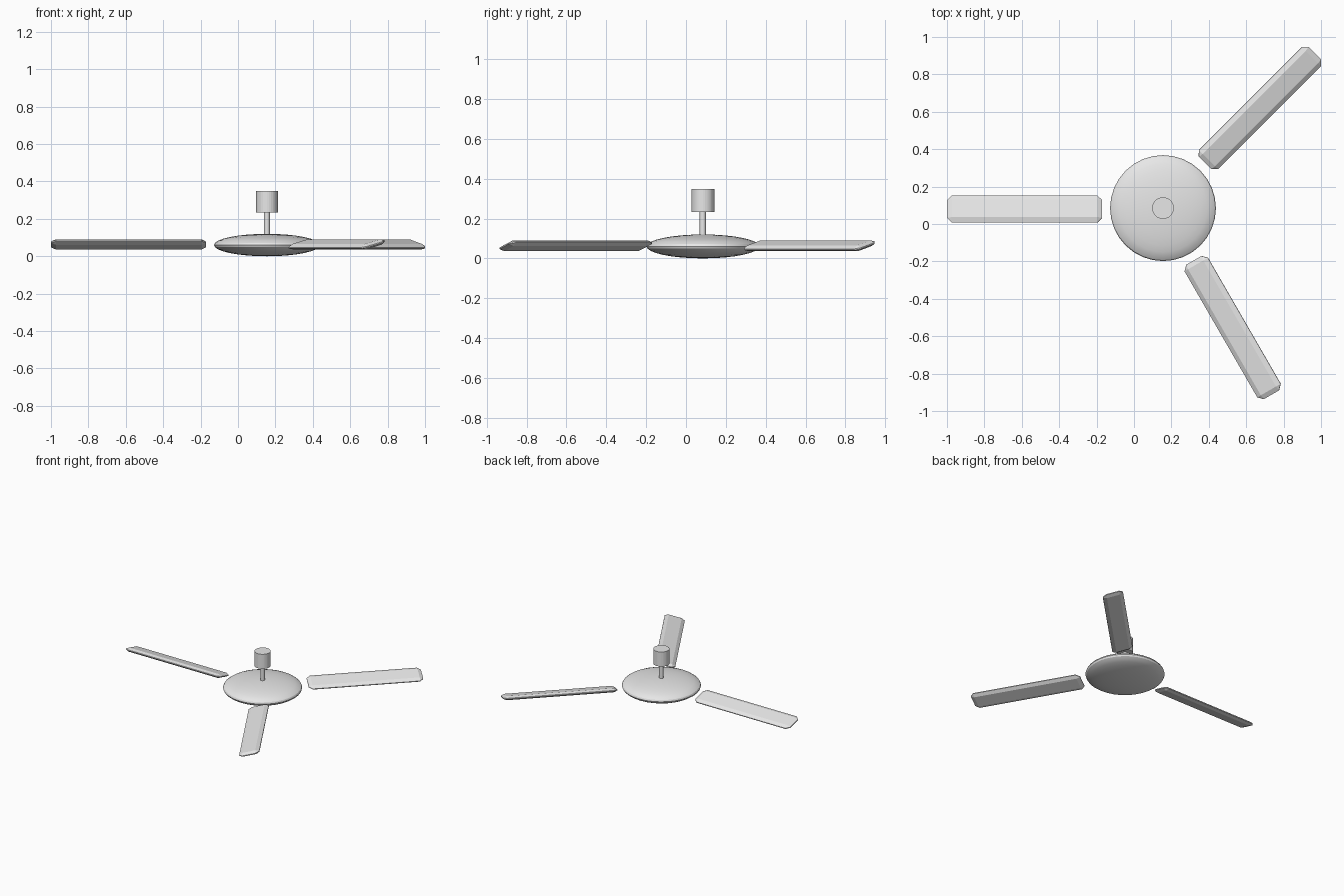
import bpy, bmesh
from math import radians
from mathutils import Matrix, Vector

cube = bpy.data.objects.get("Cube")
if cube:
    bpy.data.objects.remove(cube, do_unlink=True)

grey = bpy.data.materials.new("light_grey")
grey.use_nodes = True
grey.diffuse_color = (0.8, 0.8, 0.8, 1)
grey.node_tree.nodes["Principled BSDF"].inputs["Base Color"].default_value = (0.8, 0.8, 0.8, 1)

HUB_X, HUB_Y = 0.155, 0.085


def finish(bm, name):
    """Turn a bmesh into a flat shaded grey object."""
    mesh = bpy.data.meshes.new(name)
    bmesh.ops.recalc_face_normals(bm, faces=bm.faces)
    bm.to_mesh(mesh)
    bm.free()
    mesh.materials.append(grey)
    obj = bpy.data.objects.new(name, mesh)
    bpy.context.collection.objects.link(obj)
    return obj


def cylinder(name, radius, bottom, top):
    bm = bmesh.new()
    place = Matrix.Translation((HUB_X, HUB_Y, (bottom + top) / 2))
    bmesh.ops.create_cone(bm, cap_ends=True, segments=32, radius1=radius,
                          radius2=radius, depth=top - bottom, matrix=place)
    return finish(bm, name)


def blade(name, x, y, heading):
    """Chamfered plank, pitched about its length and turned outward."""
    bm = bmesh.new()
    bmesh.ops.create_cube(bm, size=1)
    bmesh.ops.scale(bm, vec=(0.83, 0.149, 0.066), verts=bm.verts)
    bmesh.ops.bevel(bm, geom=bm.edges[:], offset=0.026, segments=1,
                    affect='EDGES')
    bmesh.ops.scale(bm, vec=(1, 1, 0.455), verts=bm.verts)
    place = (Matrix.Translation((x, y, 0.0635))
             @ Matrix.Rotation(radians(heading), 4, 'Z')
             @ Matrix.Rotation(radians(15), 4, 'X'))
    bm.transform(place)
    return finish(bm, name)


# Flattened motor housing
bm = bmesh.new()
bmesh.ops.create_uvsphere(bm, u_segments=32, v_segments=16, radius=1)
bmesh.ops.scale(bm, vec=(0.283, 0.283, 0.06), verts=bm.verts)
bmesh.ops.translate(bm, vec=Vector((HUB_X, HUB_Y, 0.06)), verts=bm.verts)
housing = finish(bm, "motor_housing")
housing.data.shade_smooth()
bpy.context.view_layer.objects.active = housing
housing.select_set(True)
bpy.ops.object.shade_smooth_by_angle(angle=radians(30))

# Hanging rod and ceiling mount
cylinder("down_rod", 0.016, 0.1, 0.24)
cylinder("ceiling_mount", 0.058, 0.233, 0.348)

# Three blades, each free of the housing
blade("right_blade", -0.585, 0.08, 180)
blade("back_left_blade", 0.673, 0.62, 45)
blade("front_left_blade", 0.5275, -0.5535, -60)
